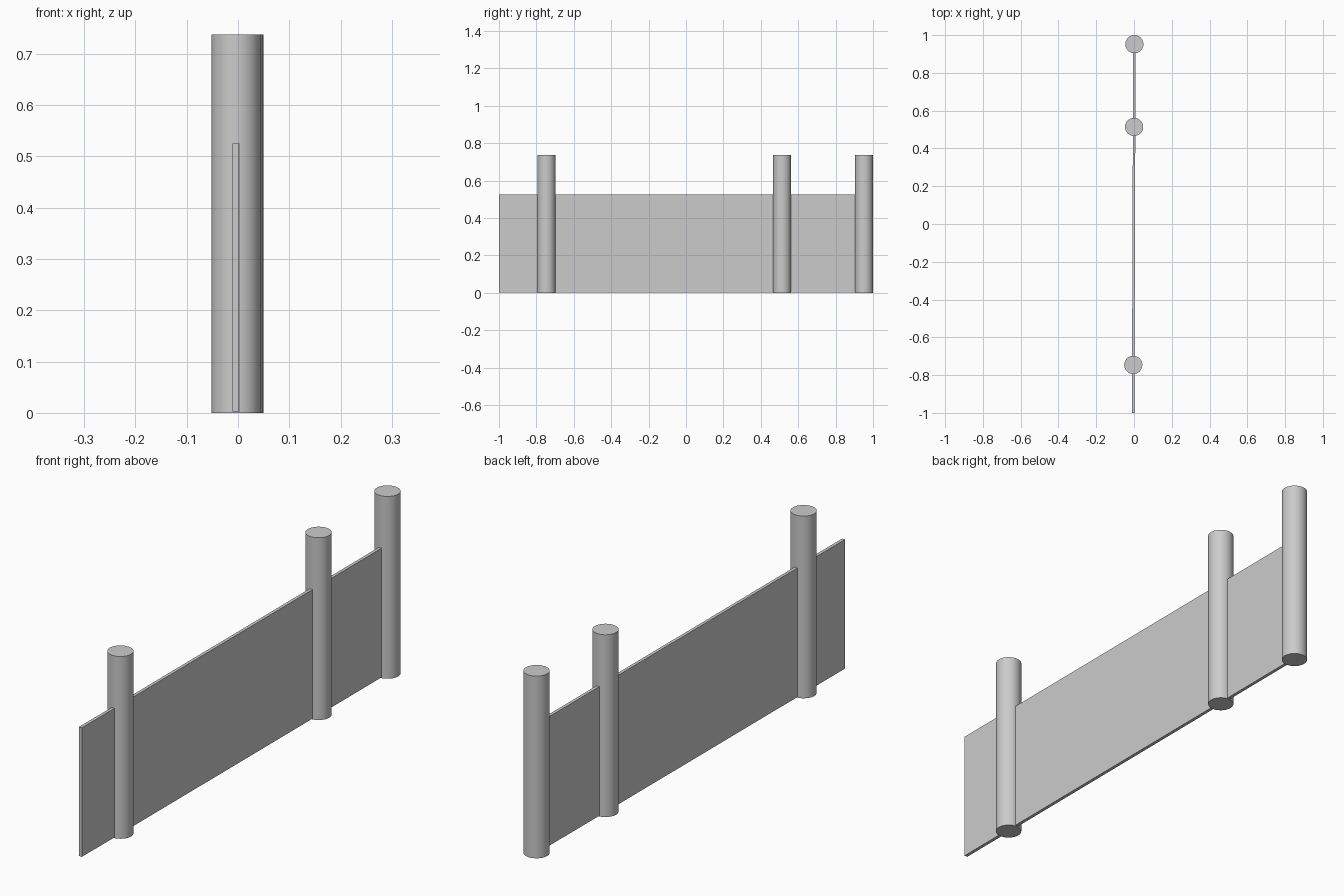
import bpy
import math

cube = bpy.data.objects.get("Cube")
if cube:
    bpy.data.objects.remove(cube, do_unlink=True)

# One plain grey for the whole fence
grey = bpy.data.materials.new("plain grey")
grey.use_nodes = True
colour = (0.6, 0.6, 0.6, 1)
grey.diffuse_color = colour
grey.node_tree.nodes["Principled BSDF"].inputs["Base Color"].default_value = colour

POST_RADIUS = 0.048
POST_HEIGHT = 0.737
PANEL_BOTTOM, PANEL_TOP = 0.003, 0.525
PANEL_THICKNESS = 0.013
SLOPE = 0.0035


def line_x(y):
    """The fence runs very slightly askew of the y axis."""
    return SLOPE * y - 0.0012


# Round posts
for name, y in (("front_post", -0.746), ("middle_post", 0.514), ("back_post", 0.952)):
    bpy.ops.mesh.primitive_cylinder_add(
        vertices=48, radius=POST_RADIUS, depth=POST_HEIGHT,
        location=(line_x(y), y, POST_HEIGHT / 2))
    post = bpy.context.object
    post.name = name
    post.data.materials.append(grey)
    bpy.ops.object.shade_smooth_by_angle(angle=math.radians(30))

# Thin panel running through the posts and ending inside the back one
front, back = -1.0, 0.952
middle = (front + back) / 2
bpy.ops.mesh.primitive_cube_add(
    size=1, location=(line_x(middle), middle, (PANEL_BOTTOM + PANEL_TOP) / 2),
    rotation=(0, 0, -math.atan(SLOPE)))
panel = bpy.context.object
panel.name = "fence_panel"
panel.scale = (PANEL_THICKNESS, back - front, PANEL_TOP - PANEL_BOTTOM)
panel.data.materials.append(grey)
